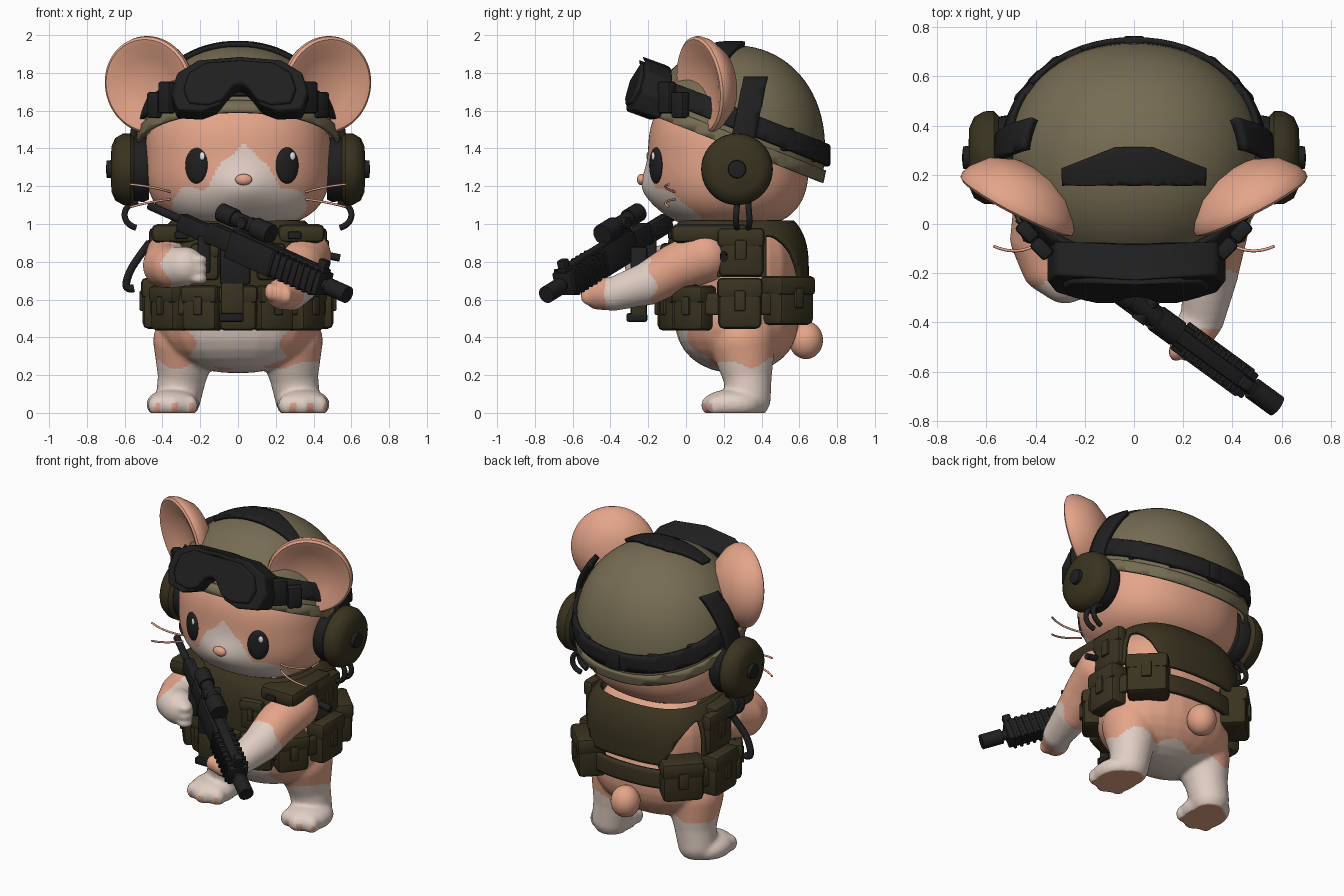
import bpy, bmesh, math
from math import sin, cos, exp, radians, pi
from mathutils import Matrix, Vector

if "Cube" in bpy.data.objects:
    bpy.data.objects.remove(bpy.data.objects["Cube"])
made = []


def material(name, r, g, b):
    m = bpy.data.materials.new(name)
    m.use_nodes = True
    m.diffuse_color = (r, g, b, 1)
    n = m.node_tree.nodes["Principled BSDF"]
    n.inputs["Base Color"].default_value = (r, g, b, 1)
    n.inputs["Roughness"].default_value = 0.8
    return m


PEACH = material("peach_fur", .78, .375, .25)
WHITE = material("cream_fur", .75, .62, .55)
OLIVE = material("helmet_olive", .18, .15, .085)
DARK = material("vest_olive", .041, .033, .014)
BLACK = material("black_gear", .014, .014, .015)
SHINE = material("eye_shine", .9, .9, .9)


def finish(name, mesh, *mats):
    for m in mats:
        mesh.materials.append(m)
    ob = bpy.data.objects.new(name, mesh)
    bpy.context.collection.objects.link(ob)
    made.append(ob)
    return ob


def from_bm(name, bm, mat, matrix=Matrix()):
    bm.transform(matrix)
    mesh = bpy.data.meshes.new(name)
    bm.to_mesh(mesh)
    bm.free()
    return finish(name, mesh, mat)


def super_ball(bm, c, r, p=2, u=32, v=20, q=None):
    """Rounded-box ball: p shapes the plan, q the upright section; 2 is an ellipsoid."""
    q = q or p
    for vert in bmesh.ops.create_uvsphere(bm, u_segments=u, v_segments=v, radius=1)["verts"]:
        x, y, z = (abs(a) for a in vert.co)
        k = ((x ** p + y ** p) ** (q / p) + z ** q) ** (-1 / q)
        vert.co = Vector([c[i] + vert.co[i] * k * r[i] for i in range(3)])


def ball(name, mat, c, r, rot=0):
    bm = bmesh.new()
    super_ball(bm, (0, 0, 0), r)
    return from_bm(name, bm, mat, Matrix.Translation(c) @ Matrix.Rotation(rot, 4, 'Z'))


def box(name, mat, c, size, matrix=Matrix(), bevel=.015):
    bm = bmesh.new()
    bmesh.ops.create_cube(bm, size=1, matrix=Matrix.Translation(c) @ Matrix.Diagonal((*size, 1)))
    bmesh.ops.bevel(bm, geom=bm.edges[:], offset=bevel, segments=2, affect='EDGES', profile=.5)
    return from_bm(name, bm, mat, matrix)


def lathe(name, mat, profile, c, axis, steps=40, matrix=Matrix()):
    bm = bmesh.new()
    vs = [bm.verts.new((r, 0, z)) for r, z in profile]
    es = [bm.edges.new(pair) for pair in zip(vs, vs[1:])]
    bmesh.ops.spin(bm, geom=vs + es, cent=(0, 0, 0), axis=(0, 0, 1), angle=2 * pi, steps=steps)
    bmesh.ops.remove_doubles(bm, verts=bm.verts[:], dist=.0005)
    bmesh.ops.recalc_face_normals(bm, faces=bm.faces[:])
    turn = Vector(axis).to_track_quat('Z', 'Y').to_matrix().to_4x4()
    return from_bm(name, bm, mat, matrix @ Matrix.Translation(c) @ turn)


def rod(name, mat, a, b, r, matrix=Matrix()):
    d = Vector(b) - Vector(a)
    return lathe(name, mat, [(0, 0), (r, 0), (r, d.length), (0, d.length)], a, d, 20, matrix)


def baked(ob, name, *mats):
    bpy.context.view_layer.update()
    mesh = bpy.data.meshes.new_from_object(ob.evaluated_get(bpy.context.evaluated_depsgraph_get()))
    bpy.data.objects.remove(ob)
    mesh.materials.clear()
    return finish(name, mesh, *mats)


def tube(name, mat, points, r):
    cu = bpy.data.curves.new(name, 'CURVE')
    cu.dimensions, cu.bevel_depth, cu.use_fill_caps = '3D', r, True
    sp = cu.splines.new('NURBS')
    sp.points.add(len(points) - 1)
    sp.use_endpoint_u, sp.order_u = True, 3
    for q, co in zip(sp.points, points):
        q.co = (*co, 1)
    ob = bpy.data.objects.new(name + "_path", cu)
    bpy.context.collection.objects.link(ob)
    return baked(ob, name, mat)


def fused(name, balls, paint, mats):
    """Melt balls into one skin and colour its faces by a rule."""
    bm = bmesh.new()
    for c, r, p in balls:
        super_ball(bm, c, r, p, 24, 16)
    mesh = bpy.data.meshes.new(name)
    bm.to_mesh(mesh)
    bm.free()
    ob = bpy.data.objects.new(name + "_base", mesh)
    bpy.context.collection.objects.link(ob)
    rm = ob.modifiers.new("melt", 'REMESH')
    rm.mode, rm.voxel_size = 'VOXEL', .012
    sm = ob.modifiers.new("soften", 'SMOOTH')
    sm.factor, sm.iterations = .5, 8
    ob = baked(ob, name, *mats)
    for v in ob.data.vertices:
        v.co.z = max(v.co.z, 0)
    for f in ob.data.polygons:
        f.material_index = paint(f.center, f.normal)


def chain(points, n=5):
    out = []
    for a, b in zip(points, points[1:]):
        for i in range(n + 1):
            q = [s + (e - s) * i / n for s, e in zip(a, b)]
            out.append((q[:3], (q[3],) * 3, 2))
    return out


def shell(name, mat, c, r, p, planes, keep, thick):
    """Part of a rounded surface, trimmed along planes and thickened outward."""
    bm = bmesh.new()
    super_ball(bm, c, r, p, 64, 40)
    for co, no in planes:
        bmesh.ops.bisect_plane(bm, geom=bm.verts[:] + bm.edges[:] + bm.faces[:], plane_co=co, plane_no=no)
    drop = [f for f in bm.faces if not keep(f.calc_center_median())]
    bmesh.ops.delete(bm, geom=drop, context='FACES')
    ob = from_bm(name, bm, mat)
    so = ob.modifiers.new("thickness", 'SOLIDIFY')
    so.thickness, so.offset = thick, 1
    return ob


# Body, legs and feet
balls = [((0, .27, .5), (.43, .33, .29), 2.2), ((0, .27, .78), (.39, .32, .3), 2.5)]
for s in (1, -1):
    balls += chain([(s * .275, .3, .38, .175), (s * .295, .325, .2, .13), (s * .315, .33, .08, .12)])
    balls.append(((s * .345, .25, .045), (.14, .16, .08), 2.2))
    balls += [((s * .345 + k * .085, .13 + abs(k) * .03, .04), (.048, .05, .055), 2) for k in (-1, 0, 1)]


def body_paint(c, n):
    if (c.z < .02 and n.z < -.8) or (c.z < .05 and c.y < .14 and sin(c.x * 70) > .4):
        return 0
    wave = .02 * sin(c.x * 23) + .015 * sin(c.y * 31)
    return int(c.z < .26 + wave or (abs(c.x) < .25 + .03 * sin(c.z * 30) and c.y < .12))


fused("body", balls, body_paint, (PEACH, WHITE))
ball("tail", PEACH, (0, .635, .385), (.09, .09, .1))

# Arms and hands
left = chain([(.355, .1, .83, .14), (.33, -.05, .77, .13), (.31, -.2, .685, .115), (.28, -.38, .63, .09), (.23, -.46, .63, .085)])
left += [((.17 + .045 * k, -.52, .64 - .01 * k), (.03, .04, .05), 2) for k in range(3)]
fused("left_arm", left, lambda c, n: int(-.43 < c.y < -.17 - .5 * max(0, c.z - .74) + .02 * sin(c.z * 40)), (PEACH, WHITE))
right = chain([(-.36, .1, .83, .13), (-.385, -.06, .78, .12), (-.35, -.17, .77, .11), (-.28, -.22, .775, .105)])
right += [((-.21, -.26, .71 + .05 * k), (.05, .05, .03), 2) for k in range(3)]
fused("right_arm", right, lambda c, n: int(c.x > -.38 + .03 * sin(c.z * 30) and c.y < -.06), (PEACH, WHITE))

# Head with soft muzzle bulge, cream cheeks and blaze
bm = bmesh.new()
super_ball(bm, (0, .225, 1.35), (.49, .425, .375), 2.25, 200, 130, 2.9)
for v in bm.verts:
    if v.co.y < .1:
        v.co.y -= .045 * exp(-(v.co.x - .03) ** 2 / .025 - (v.co.z - 1.19) ** 2 / .012)
head = from_bm("head", bm, PEACH)
head.data.materials.append(WHITE)
for f in head.data.polygons:
    c = f.center
    dx = abs(c.x - .03)
    line = 1.42 - dx * .8 if dx < .12 else max(1.19, 1.32 - (dx - .12) * 1.8)
    line -= max(0, c.y + .12) * .8 - .008 * sin(c.x * 40)
    f.material_index = int(c.z < line and c.y < .2)
for s in (1, -1):
    x = .02 + s * .24
    ball("eye", BLACK, (x, -.162 + x * s * .01, 1.31), (.065, .025, .096), s * radians(25))
    ball("eye_shine", SHINE, (x + .03, -.187 + s * .013, 1.36), (.016, .008, .022), s * radians(25))
    for dz, tip in ((.0, .04), (-.04, -.04)):
        tube("whisker", PEACH, [(s * .36, -.06, 1.17 + dz), (s * .46, -.14, 1.18 + dz + tip / 2), (s * .57, -.09, 1.17 + dz + tip)], .006)
ball("nose", PEACH, (.03, -.235, 1.235), (.045, .025, .03))

# Ears: thick shallow cups
EAR = [(0, -.125), (.1, -.115), (.19, -.075), (.245, -.01), (.26, .025), (.258, .045), (.245, .055), (.22, .05), (.15, .022), (.08, .006), (0, 0)]
for s in (1, -1):
    lathe("ear", PEACH, EAR, (s * .455, .115, 1.74), (s * .45, -.87, -.12), 56)

# Helmet, rim, band and top pad
HC, HR = (0, .25, 1.4), (.52, .48, .54)
TILT = .4


def height(c):
    return c.z - 1.515 + TILT * c.y


def dome(name, mat, planes, keep, grow, thick):
    shell(name, mat, HC, [a + grow for a in HR], 2.12, planes, keep, thick)


def level(t):
    return ((0, 0, 1.515 + t), (0, TILT, 1))


dome("helmet", OLIVE, [level(0)], lambda c: height(c) > 0, 0, .006)
dome("helmet_rim", OLIVE, [level(-.01), level(.06)], lambda c: -.01 < height(c) < .06, 0, .02)
dome("goggle_strap", BLACK, [level(.09), level(.2)], lambda c: .09 < height(c) < .2, .006, .024)


def pad_keep(c):
    return abs(c.x) < .28 and .16 < c.y < min(.31, .34 - .4 * abs(c.x)) and c.z > 1.6


PAD = [((s * .28, 0, 0), (1, 0, 0)) for s in (1, -1)] + [((0, y, 0), (0, 1, 0)) for y in (.16, .31)]
dome("top_pad", BLACK, PAD + [((0, .34, 0), (s * .4, 1, 0)) for s in (1, -1)], pad_keep, .004, .026)
dome("headset_arm", BLACK, [((0, y, 0), (0, 1, -.2)) for y in (-.05, .07)] + [((0, 0, 1.76), (0, 0, 1))],
     lambda c: -.05 < c.y - .2 * c.z < .07 and 1.38 < c.z < 1.76, .02, .035)
for a in (35, 62, 90, 118, 145):
    x, y = .525 * cos(radians(a)), .25 + .49 * sin(radians(a))
    box("strap_clip", BLACK, (0, 0, 0), (.09, .05, .12),
        Matrix.Translation((x, y, 1.66 - TILT * y)) @ Matrix.Rotation(radians(a - 90), 4, 'Z'))

# Goggles: frame and raised lens sharing one outline
HALF = [(.22, .14), (.33, .08), (.365, -.03), (.33, -.13), (.2, -.15), (.11, -.12), (.045, -.03)]
OUTLINE = [(0, .15)] + HALF + [(0, -.01)] + [(-x, z) for x, z in reversed(HALF)]


def goggle(name, k, front, depth):
    bm = bmesh.new()
    f = bm.faces.new([bm.verts.new((x * k, front, z * k + (1 - k) * .02)) for x, z in OUTLINE])
    ext = bmesh.ops.extrude_face_region(bm, geom=[f])
    bmesh.ops.translate(bm, verts=[g for g in ext["geom"] if isinstance(g, bmesh.types.BMVert)], vec=(0, depth, 0))
    for v in bm.verts:
        v.co.y += .5 * v.co.x ** 2
    bmesh.ops.recalc_face_normals(bm, faces=bm.faces[:])
    ob = from_bm(name, bm, BLACK, Matrix.Translation((.01, -.24, 1.73)) @ Matrix.Rotation(radians(-20), 4, 'X'))
    bev = ob.modifiers.new("round", 'BEVEL')
    bev.width, bev.segments = .014, 3


goggle("goggle_frame", 1, -.05, .15)
goggle("goggle_lens", .82, -.062, .06)
for s in (1, -1):
    for x, y, z, h in ((.375, -.1, 1.67, .17), (.435, -.03, 1.63, .14)):
        box("goggle_mount", BLACK, (0, 0, 0), (.09, .06, h), Matrix.Translation((s * x, y, z)) @ Matrix.Rotation(s * .8, 4, 'Z'))

# Headset cups with clips hanging below
for s in (1, -1):
    at = (s * .47, .27, 1.29)
    lathe("ear_cushion", BLACK, [(0, 0), (.16, 0), (.175, .03), (.165, .09), (0, .09)], at, (s, 0, 0))
    lathe("ear_cup", DARK, [(0, .08), (.17, .08), (.19, .1), (.188, .14), (.165, .18), (.12, .2), (0, .205)], at, (s, 0, 0))
    lathe("cup_knob", BLACK, [(0, .19), (.05, .19), (.045, .225), (0, .23)], at, (s, 0, 0))
    for dy in (-.03, .03):
        tube("cup_hook", BLACK, [(s * .53, .3 + dy, 1.12), (s * .6, .3 + dy, 1.1), (s * .6, .3 + dy * 1.3, 1.0), (s * .54, .3 + dy, .98)], .016)

# Vest panels and belt
VP = [((0, 0, z), (0, 0, 1)) for z in (.6, .68, .72, .93, 1.0)] + [((0, y, 0), (0, 1, 0)) for y in (.06, .17, .42)]
VP += [((s * .26, 0, .7), (s, 0, -.45)) for s in (1, -1)]


def vest_keep(c):
    if not .6 < c.z < 1.0:
        return False
    back = c.y > .42 and abs(c.x) < .26 + .45 * (c.z - .7) and c.z > .68
    return c.y < .06 or back or c.z > .93 or (.17 < c.y < .42 and c.z > .72)


shell("vest", DARK, (0, .27, .75), (.42, .355, .33), 2.8, VP, vest_keep, .025)
shell("belt", DARK, (0, .26, .56), (.44, .35, .3), 2.4, [((0, 0, z), (0, 0, 1)) for z in (.52, .63)],
      lambda c: .52 < c.z < .63, .03)


def pouch(x, y, z, w, d, h, turn):
    m = Matrix.Translation((x, y, z)) @ Matrix.Rotation(turn, 4, 'Z')
    box("pouch", DARK, (0, 0, 0), (w, d, h), m, .03)
    box("pouch_flap", DARK, (0, -.006, h * .3), (w * 1.05, d * 1.03, h * .4), m, .025)
    box("pouch_tab", DARK, (0, -d * .5 - .006, h * .05), (w * .25, .02, h * .4), m, .007)


for a in (-90, -66, -114, -38, -142):
    pouch(.45 * cos(radians(a)), .25 + .33 * sin(radians(a)), .555, .2, .14, .24, radians(a + 90))
for s in (1, -1):
    pouch(s * .44, .285, .58, .23, .13, .27, s * pi / 2)
    pouch(s * .34, .535, .595, .25, .17, .26, pi - s * radians(45))
    pouch(s * .43, .29, .85, .24, .07, .26, s * pi / 2)
    pouch(s * .17, -.09, .8, .15, .06, .2, s * .2)
    box("shoulder_strap", DARK, (s * .335, .13, .95), (.25, .42, .1), bevel=.035)
    box("strap_buckle", BLACK, (s * .3, -.08, .94), (.07, .03, .04), bevel=.008)
tube("radio_cord", BLACK, [(-.47, .18, .9), (-.53, .16, .82), (-.58, .16, .74), (-.6, .17, .65), (-.55, .17, .66)], .021)
rod("side_clip", BLACK, (.44, .2, .84), (.54, .2, .82), .02)

# Rifle, built along its own axis from the muzzle backward
gx = Vector((-.76, .555, .342)).normalized()
gz = (Vector((0, 0, 1)) - gx * gx.z).normalized()
G = Matrix.Translation((.58, -.74, .625)) @ Matrix((gx, gz.cross(gx), gz)).transposed().to_4x4()
for name, a, b, r in (("muzzle", 0, .13, .046), ("barrel", .1, .2, .03), ("buffer_tube", 1.0, 1.38, .022)):
    rod(name, BLACK, (a, 0, 0), (b, 0, 0), r, G)
for name, c, size in (("handguard", (.33, 0, 0), (.34, .12, .125)), ("receiver", (.64, 0, -.005), (.32, .1, .15)),
                      ("rear_receiver", (.86, 0, .005), (.2, .08, .11)), ("stock", (1.04, 0, -.01), (.24, .065, .095)),
                      ("top_rail", (.47, 0, .068), (.6, .06, .035)), ("front_sight", (.2, 0, .07), (.05, .05, .11)),
                      ("scope_mount", (.74, 0, .09), (.14, .045, .07))):
    box(name, BLACK, c, size, G, .008)
for i in range(8):
    box("rail_rib", BLACK, (.2 + i * .041, 0, 0), (.02, .135, .145), G, .006)
for a, b, r in ((.58, .69, .056), (.67, .85, .04), (.83, .93, .05)):
    rod("scope", BLACK, (a, 0, .128), (b, 0, .128), r, G)
rod("scope_turret", BLACK, (.75, -.055, .132), (.75, .055, .132), .03, G)
box("magazine", BLACK, (-.015, -.25, .78), (.16, .09, .2), bevel=.012)
box("magazine_body", DARK, (-.03, -.25, .61), (.12, .085, .2), bevel=.012)
box("magazine_base", BLACK, (-.035, -.26, .505), (.13, .11, .045), bevel=.01)
box("grip", BLACK, (-.18, -.19, .84), (.07, .07, .2), bevel=.015)

# Smooth shading with crisp hard edges
bpy.ops.object.select_all(action='DESELECT')
for ob in made:
    ob.select_set(True)
bpy.context.view_layer.objects.active = made[0]
bpy.ops.object.shade_smooth_by_angle(angle=radians(40))
